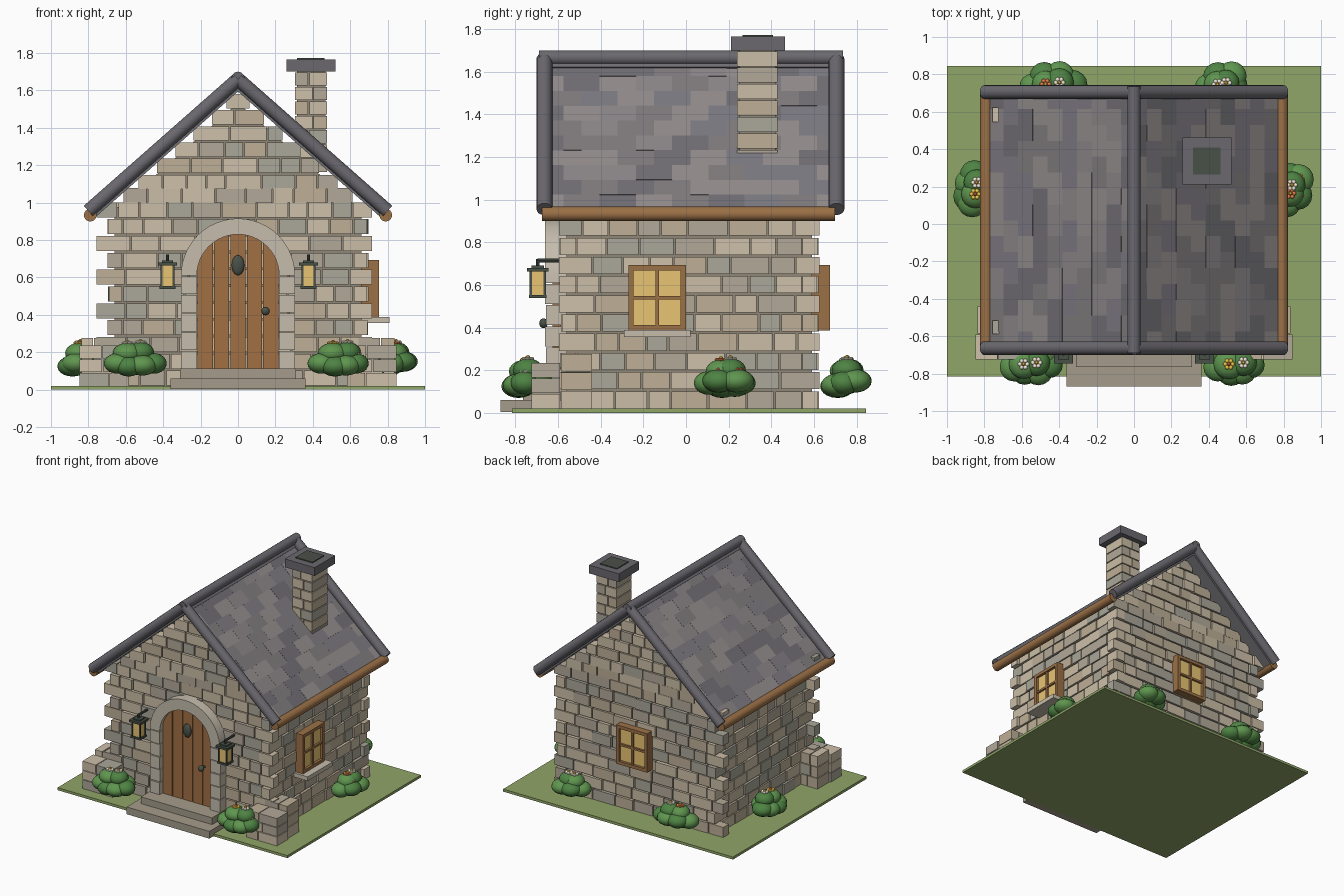
import bpy, bmesh, math, random
from mathutils import Matrix, Vector

if "Cube" in bpy.data.objects:
    bpy.data.objects.remove(bpy.data.objects["Cube"])

random.seed(4)
R = random.uniform


def mat(name, hexcol):
    m = bpy.data.materials.new(name)
    m.diffuse_color = [(int(hexcol[i:i + 2], 16) / 255) ** 2.2 for i in (0, 2, 4)] + [1]
    m.use_nodes = True
    m.node_tree.nodes["Principled BSDF"].inputs["Base Color"].default_value = m.diffuse_color
    return m


stones = [mat("stone_%d" % i, h) for i, h in enumerate(("c9bca4", "bdae96", "b0a797", "a9a698", "cdbfa9"))]
slates = [mat("slate_%d" % i, h) for i, h in enumerate(("8b8688", "7d7a82", "716f74", "928d8c", "807c7e"))]
mortar, trim = mat("mortar", "8f8676"), mat("pale_stone", "c4bbab")
step_m, slate_trim = mat("step_stone", "a39b8a"), mat("slate_trim", "6a686e")
wood, frame_m = mat("door_wood", "a06f45"), mat("frame_wood", "9a7048")
iron, glow, grass = mat("iron", "4a5249"), mat("window_glow", "e8c373"), mat("grass", "8fa468")
leaf = [mat("leaf", "5f9450"), mat("leaf_dark", "4f8245")]
bloom = [mat("petal_white", "f3ead8"), mat("petal_orange", "e07a4c"), mat("petal_yellow", "f0c44a")]


def part(name, bm, mats, smooth=False):
    bmesh.ops.recalc_face_normals(bm, faces=bm.faces)
    me = bpy.data.meshes.new(name)
    bm.to_mesh(me)
    bm.free()
    for m in mats:
        me.materials.append(m)
    o = bpy.data.objects.new(name, me)
    bpy.context.collection.objects.link(o)
    if smooth:
        bpy.ops.object.select_all(action='DESELECT')
        o.select_set(True)
        bpy.context.view_layer.objects.active = o
        bpy.ops.object.shade_smooth_by_angle()
    return o


def paint(verts, mi):
    for f in {f for v in verts for f in v.link_faces}:
        f.material_index = mi


def box(bm, lo, hi, mi=0, M=Matrix()):
    lo, hi = Vector(lo), Vector(hi)
    S = Matrix.Diagonal([abs(c) for c in hi - lo] + [1])
    paint(bmesh.ops.create_cube(bm, matrix=M @ Matrix.Translation((lo + hi) / 2) @ S)['verts'], mi)


def slab(name, lo, hi, m):
    bm = bmesh.new()
    box(bm, lo, hi)
    return part(name, bm, [m])


def ball(bm, c, r, mi=0, u=16, v=10):
    M = Matrix.Translation(c) @ Matrix.Diagonal(list(r) + [1])
    paint(bmesh.ops.create_uvsphere(bm, u_segments=u, v_segments=v, radius=1, matrix=M)['verts'], mi)


def tube(bm, a, b, r, mi=0, seg=16):
    a, b = Vector(a), Vector(b)
    M = Matrix.Translation((a + b) / 2) @ (b - a).to_track_quat('Z', 'Y').to_matrix().to_4x4()
    paint(bmesh.ops.create_cone(bm, cap_ends=True, segments=seg, radius1=r, radius2=r,
                                depth=(b - a).length, matrix=M)['verts'], mi)


def prism(bm, pts, y0, y1):
    """Extrude an x-z outline along y."""
    f = bm.faces.new([bm.verts.new((x, y0, z)) for x, z in pts])
    g = bmesh.ops.extrude_face_region(bm, geom=[f])['geom']
    bmesh.ops.translate(bm, vec=(0, y1 - y0, 0), verts=[v for v in g if isinstance(v, bmesh.types.BMVert)])


def course(bm, a, b, z, h, face, out, along_y=False):
    """One course of stones from a to b; outer face at 'face', pointing to sign 'out'."""
    cuts = [a]
    while b - cuts[-1] > 0.27:
        cuts.append(cuts[-1] + R(0.10, 0.20))
    if b - cuts[-1] > 0.19:
        cuts.append((cuts[-1] + b) / 2)
    cuts.append(b)
    for p, q in zip(cuts, cuts[1:]):
        f0, f1 = sorted((face + out * R(-0.004, 0.008), face - out * 0.07))
        lo, hi = (p + 0.004, f0, z), (q - 0.004, f1, z + h)
        if along_y:
            lo, hi = (f0, p + 0.004, z), (f1, q - 0.004, z + h)
        box(bm, lo, hi, random.randrange(5))


# lawn and steps
slab("lawn", (-1, -0.815, 0), (1, 0.845, 0.02), grass)
slab("lower_step", (-0.36, -0.87, 0.003), (0.36, -0.56, 0.06), step_m)
slab("upper_step", (-0.31, -0.765, 0.06), (0.31, -0.56, 0.113), step_m)

# wall core and stone courses with interlocking corners
bm = bmesh.new()
prism(bm, [(-0.66, 0.02), (0.66, 0.02), (0.66, 0.97), (0.63, 0.98), (0, 1.533), (-0.63, 0.98), (-0.66, 0.97)], -0.56, 0.59)
part("wall_core", bm, [mortar])
for name, face, out in (("front_wall", -0.585, -1), ("back_wall", 0.615, 1)):
    bm = bmesh.new()
    for k in range(11):
        a, b = ((-0.615, 0.615), (-0.76, 0.72))[k % 2 == 0]
        course(bm, a, b, 0.021 + 0.09 * k, 0.08, face, out)
    for j in range(7):
        z = 1.0 + 0.084 * j if j == 0 else 0.985 + 0.0865 * j
        w = max((1.62 - z - 0.077) / 0.88, 0.065)
        course(bm, -w, w, z, 0.077, face, out)
    part(name, bm, stones)
for name, s in (("left_wall", -1), ("right_wall", 1)):
    bm = bmesh.new()
    for k in range(11):
        a, b = ((-0.60, 0.63), (-0.515, 0.545))[k % 2 == 0]
        course(bm, a, b, 0.021 + 0.09 * k, 0.08, s * 0.69, s, True)
    part(name, bm, stones)

# low stone piers at the front corners
for name, s in (("left_pier", -1), ("right_pier", 1)):
    bm = bmesh.new()
    for y0, y1, x0, x1, top in ((-0.725, -0.59, 0.58, 0.85, 0.24), (-0.585, -0.44, 0.64, 0.84, 0.28)):
        h = (top - 0.02) / 3
        for k in range(3):
            m = (x0, x0 + R(0.1, 0.15), x1)
            for p, q in zip(m, m[1:]):
                box(bm, (s * (p + 0.003), y0, 0.02 + h * k), (s * (q - 0.003), y1, 0.02 + h * (k + 1) - 0.005),
                    random.randrange(5))
    part(name, bm, stones)

# roof slopes with staggered slate patches
ang, length = math.atan2(0.705, 0.80), 1.05
for name, s in (("left_roof", -1), ("right_roof", 1)):
    M = Matrix.Translation((0, 0, 1.66)) @ Matrix.Rotation(ang if s > 0 else math.pi - ang, 4, 'Y')
    bm = bmesh.new()
    box(bm, (0, -0.66, -s * 0.05), (length, 0.70, -s * 0.022), 2, M)
    n, d = 10, length / 10
    for r in range(n):
        y = -0.66
        while y < 0.699:
            y2 = min(0.70, y + (0.085 if r % 2 and y == -0.66 else 0.17))
            box(bm, (r * d, y, -s * 0.022), ((r + 1) * d, y2, -s * (0.015 + R(0, 0.002))), random.randrange(5), M)
            y = y2
    part(name, bm, slates)

# ridge, verge rolls and eaves logs
bm = bmesh.new()
tube(bm, (0, -0.69, 1.665), (0, 0.735, 1.665), 0.035)
for y in (-0.664, 0.705):
    for s in (-1, 1):
        tube(bm, (0, y, 1.66), (s * 0.80, y, 0.955), 0.037)
part("ridge_and_verges", bm, [slate_trim], True)
bm = bmesh.new()
for s in (-1, 1):
    tube(bm, (s * 0.79, -0.675, 0.933), (s * 0.79, 0.698, 0.933), 0.034)
part("eaves_logs", bm, [frame_m], True)

# chimney
slab("chimney_core", (0.315, 0.25, 1.2), (0.467, 0.42, 1.70), mortar)
bm = bmesh.new()
for k in range(7):
    z, m = 1.163 + 0.077 * k, 0.39 + (0.012 if k % 2 else -0.012)
    for x0, x1 in ((0.305, m - 0.003), (m + 0.003, 0.477)):
        box(bm, (x0, 0.24, z), (x1, 0.43, z + 0.07), random.randrange(5))
part("chimney_stones", bm, stones)
slab("chimney_cap", (0.26, 0.21, 1.70), (0.52, 0.463, 1.765), slate_trim)
slab("chimney_opening", (0.315, 0.265, 1.74), (0.463, 0.408, 1.772), iron)

# door planks, arch, jambs and fittings
bm = bmesh.new()
for i in range(5):
    x0, x1 = -0.22 + 0.088 * i + 0.003, -0.22 + 0.088 * (i + 1) - 0.003
    xs = [x1 + (x0 - x1) * t / 6 for t in range(7)]
    prism(bm, [(x0, 0.113), (x1, 0.113)] + [(x, 0.61 + math.sqrt(max(0, 0.0488 - x * x))) for x in xs], -0.625, -0.58)
part("door_planks", bm, [wood])
bm = bmesh.new()
arc = [math.pi * i / 24 for i in range(25)]
prism(bm, [(0.305 * math.cos(t), 0.61 + 0.305 * math.sin(t)) for t in arc] +
      [(0.22 * math.cos(t), 0.61 + 0.22 * math.sin(t)) for t in reversed(arc)], -0.66, -0.56)
part("door_arch", bm, [trim], True)
bm = bmesh.new()
for s in (-1, 1):
    for k in range(5):
        box(bm, (s * 0.22, -0.66 + 0.004 * (k % 2), 0.113 + 0.0994 * k), (s * 0.305, -0.56, 0.207 + 0.0994 * k))
part("door_jambs", bm, [trim])
bm = bmesh.new()
ball(bm, (0, -0.63, 0.665), (0.034, 0.02, 0.054))
ball(bm, (0.147, -0.668, 0.42), (0.023, 0.02, 0.023))
tube(bm, (0.147, -0.66, 0.42), (0.147, -0.62, 0.42), 0.009)
part("knocker_and_knob", bm, [iron], True)


def window(name, M):
    """Window with local x across, local -y outwards, centred on its opening."""
    bm = bmesh.new()
    box(bm, (-0.115, -0.035, -0.13), (0.115, 0.04, 0.13), 1, M)
    for s in (-1, 1):
        box(bm, (s * 0.11, -0.055, -0.153), (s * 0.135, 0.04, 0.153), 0, M)
        box(bm, (-0.11, -0.055, s * 0.128), (0.11, 0.04, s * 0.153), 0, M)
    box(bm, (-0.008, -0.05, -0.128), (0.008, -0.03, 0.128), 0, M)
    box(bm, (-0.11, -0.05, -0.008), (0.11, -0.03, 0.008), 0, M)
    part(name, bm, [frame_m, glow])


# windows and sill
window("right_window", Matrix.Translation((0.70, -0.135, 0.54)) @ Matrix.Rotation(math.pi / 2, 4, 'Z'))
window("back_window", Matrix.Translation((0, 0.62, 0.54)) @ Matrix.Rotation(math.pi, 4, 'Z'))
slab("right_window_sill", (0.66, -0.29, 0.355), (0.81, 0.02, 0.388), trim)

# lanterns on brackets
for name, s in (("left_lantern", -1), ("right_lantern", 1)):
    bm = bmesh.new()
    x, y = s * 0.377, -0.695
    box(bm, (x - 0.032, y - 0.032, 0.55), (x + 0.032, y + 0.032, 0.67), 1)
    box(bm, (x - 0.042, y - 0.042, 0.538), (x + 0.042, y + 0.042, 0.553))
    box(bm, (x - 0.05, y - 0.05, 0.663), (x + 0.05, y + 0.05, 0.68))
    box(bm, (x - 0.03, y - 0.03, 0.68), (x + 0.03, y + 0.03, 0.69))
    for i in (-1, 1):
        for j in (-1, 1):
            box(bm, (x + i * 0.028, y + j * 0.028, 0.55), (x + i * 0.038, y + j * 0.038, 0.665))
    tube(bm, (x, y, 0.685), (x, y, 0.722), 0.009, 0, 8)
    tube(bm, (x, y, 0.714), (x, -0.57, 0.714), 0.009, 0, 8)
    part(name, bm, [iron, glow])


def bush(name, x, y, half, along_y, blooms):
    bm = bmesh.new()
    spots = [(-1, -0.5, 0.14), (-0.35, -1, 0.125), (0.4, -0.9, 0.13), (1, -0.2, 0.14), (0.5, 1, 0.15),
             (-0.5, 0.9, 0.15), (-0.4, -0.1, 0.195), (0.35, 0.1, 0.2)]
    for i, (u, v, z) in enumerate(spots):
        a, b = u * (half - 0.07) + R(-0.015, 0.015), v * 0.04
        p = (x + b, y + a, z) if along_y else (x + a, y + b, z)
        r = R(0.068, 0.082)
        ball(bm, p, (r, r, 0.055), i % 2)
        if i >= 8 - blooms or i == 1:  # flower: ring of petals around a centre
            c, col = Vector(p) + Vector((0, 0, 0.054)), random.choice((2, 2, 3, 4))
            ball(bm, c + Vector((0, 0, 0.006)), (0.011,) * 3, 4 if col != 4 else 3, 8, 6)
            for k in range(6):
                t = k * math.pi / 3
                ball(bm, c + Vector((math.cos(t), math.sin(t), 0)) * 0.02, (0.012, 0.012, 0.009), col, 8, 6)
    part(name, bm, leaf + bloom, True)


# flowering bushes
bush("front_left_bush", -0.55, -0.745, 0.17, False, 4)
bush("front_right_bush", 0.54, -0.745, 0.165, False, 5)
bush("back_left_bush", -0.44, 0.752, 0.17, False, 4)
bush("back_right_bush", 0.475, 0.75, 0.145, False, 3)
bush("left_bush", -0.845, 0.19, 0.145, True, 3)
bush("right_bush", 0.84, 0.19, 0.145, True, 4)
